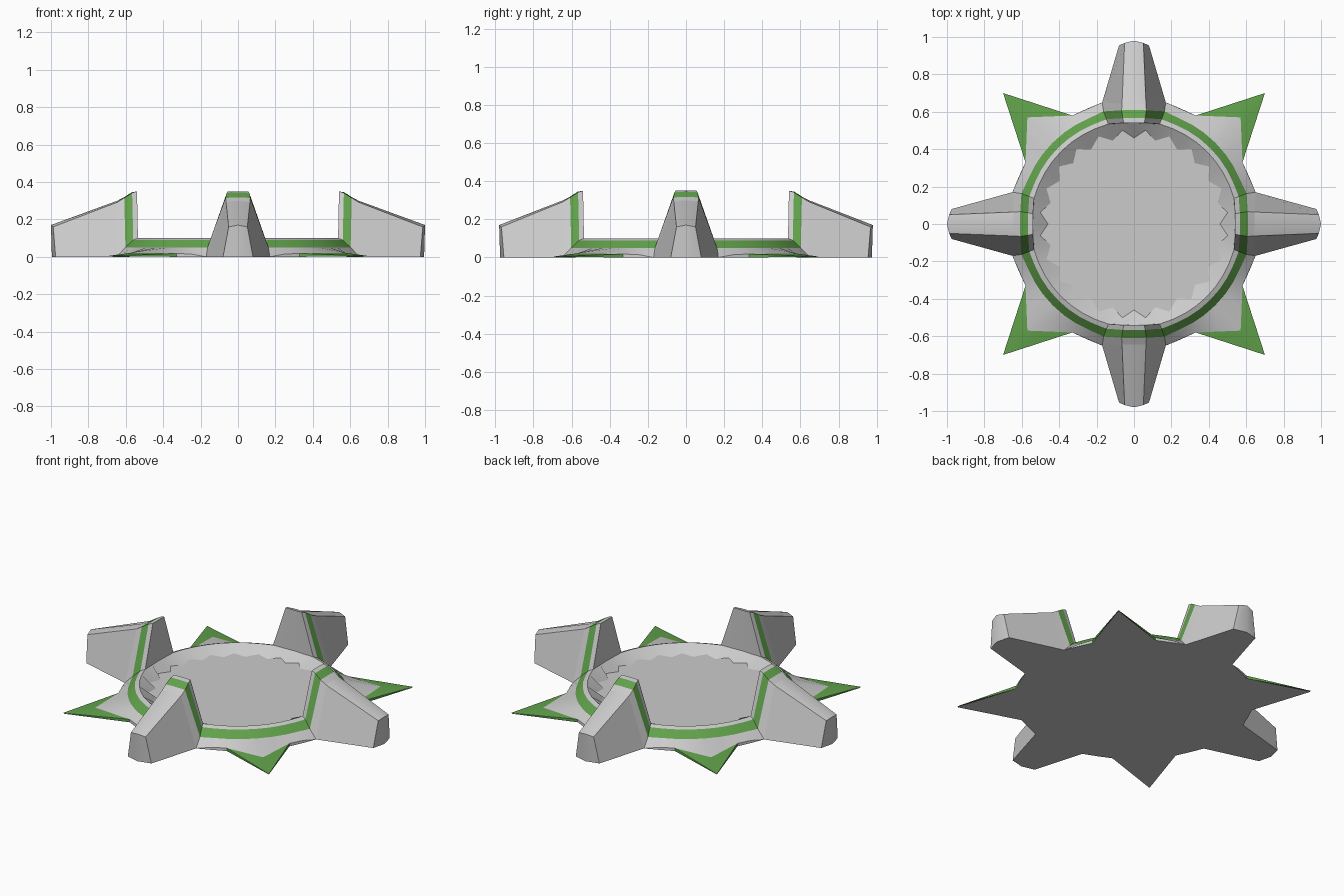
import bpy, bmesh
from math import sin, cos, radians
from mathutils import Vector, Matrix

if "Cube" in bpy.data.objects:
    bpy.data.objects.remove(bpy.data.objects["Cube"])

green = bpy.data.materials.new("green_paint")
green.diffuse_color = (0.12, 0.36, 0.07, 1)
green.use_nodes = True
green.node_tree.nodes["Principled BSDF"].inputs["Base Color"].default_value = green.diffuse_color


def pol(deg, r, z):
    """Point at an angle from the +y arm towards +x."""
    return (r * sin(radians(deg)), r * cos(radians(deg)), z)


def strip(*rows):
    """Faces between rows listed from the inside outwards."""
    return [(a[i], a[i + 1], b[i + 1], b[i])
            for a, b in zip(rows, rows[1:]) for i in range(len(a) - 1)]


def build(name, faces, mat=None):
    """Mirror a one-eighth wedge and repeat it four times round the centre."""
    bm = bmesh.new()
    for k in range(4):
        turn = Matrix.Rotation(radians(90 * k), 3, 'Z')
        for side in (1, -1):
            for face in faces:
                pts = []
                for x, y, z in face:
                    if y > 0.9 and k % 2:      # side arms reach a little further
                        y += 0.02
                    p = turn @ Vector((x * side, y, z))
                    if all((p - q).length > 1e-5 for q in pts):
                        pts.append(p)
                if len(pts) > 2:
                    bm.faces.new([bm.verts.new(p) for p in pts[::side]])
    bmesh.ops.remove_doubles(bm, verts=bm.verts, dist=1e-4)
    me = bpy.data.meshes.new(name)
    bm.to_mesh(me)
    bm.free()
    ob = bpy.data.objects.new(name, me)
    bpy.context.collection.objects.link(ob)
    if mat:
        me.materials.append(mat)
    bpy.ops.object.select_all(action='DESELECT')
    ob.select_set(True)
    bpy.context.view_layer.objects.active = ob
    bpy.ops.object.shade_smooth_by_angle(angle=radians(32))
    return ob


# Column angles past the arm, up to the diagonal
arc = (22, 30, 37.5, 45)
angles = (0, 7, 14.3) + arc

# Concentric profile rows
floor = [pol(a, 0.46 if i % 2 == 0 else 0.505, 0.055) for i, a in enumerate(angles)]
wall = [(0, .54, .1), (.065, .537, .1), (.137, .535, .1)] + [pol(a, .55, .1) for a in arc]
rim = [(0, .54, .35), (.055, .54, .35)] + wall[2:]
band_in = [(0, .568, .345), (.06, .566, .342), (.147, .56, .09)] + [pol(a, .575, .09) for a in arc]
band_out = [(0, .61, .318), (.066, .608, .315), (.163, .602, .05)] + [pol(a, .615, .05) for a in arc]
skirt = [(0, .645, .3), (.064, .645, .292), (.17, .65, 0),
         (.25, .615, .015), (.33, .58, .018), (.45, .575, .02), (.57, .57, .022)]
arm_end = [(0, .98, .17), (.05, .968, .16), (.08, .955, 0)]
end_foot = (0, .975, 0)
tip = (.7, .7, .004)
foot = [skirt[2], (.25, .617, 0), (.33, .58, 0)]
centre = [(0, 0, .055)] * len(floor)

# Dish
build("dish_floor", strip(centre, floor))
build("dish_wall", strip(floor, wall, rim))
build("rim_lip", strip(rim, band_in))
# Painted stripe
build("rim_stripe", strip(band_in, band_out), green)
# Outer slope and low edge
build("outer_slope", strip(band_out, skirt) + strip(skirt[2:5], foot))
# Tapered arms
build("arm", strip(skirt[:3], arm_end) + [(*arm_end, end_foot)])
# Corner spikes
build("corner_spike", [(skirt[4], skirt[5], tip), (skirt[5], skirt[6], tip),
                       (skirt[4], tip, foot[2])], green)
# Underside
tip_foot = (.7, .7, 0)
outline = [end_foot, arm_end[2], *foot, tip_foot]
build("underside", [((0, 0, 0), a, b) for a, b in zip(outline, outline[1:])])
